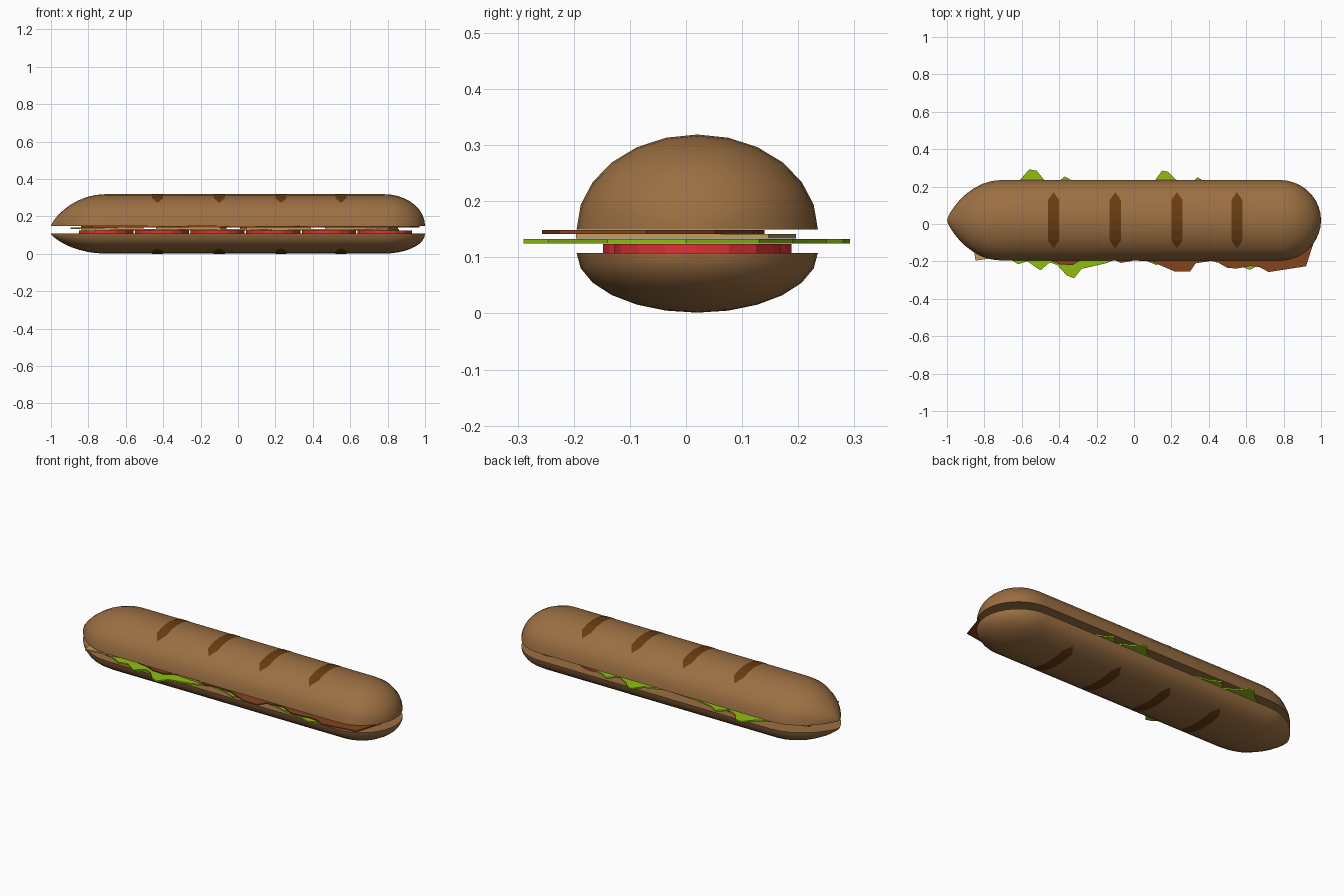
import bpy, bmesh
from math import sin, cos, pi, radians

if "Cube" in bpy.data.objects:
    bpy.data.objects.remove(bpy.data.objects["Cube"])

def material(name, rgb):
    m = bpy.data.materials.new(name)
    m.diffuse_color = (*rgb, 1)
    m.use_nodes = True
    m.node_tree.nodes["Principled BSDF"].inputs["Base Color"].default_value = m.diffuse_color
    return m

BREAD = material("bread", (0.33, 0.16, 0.055))
SCORE = material("score", (0.14, 0.045, 0.006))
RED = material("tomato", (0.75, 0.03, 0.035))
GREEN = material("lettuce", (0.28, 0.52, 0.005))
TAN = material("cheese", (0.55, 0.33, 0.10))
MEAT = material("meat", (0.23, 0.06, 0.012))
YC, HALF = 0.02, 0.215

def finish(bm, name, mat, smooth=None):
    bmesh.ops.recalc_face_normals(bm, faces=bm.faces)
    me = bpy.data.meshes.new(name)
    bm.to_mesh(me)
    bm.free()
    me.materials.append(mat)
    ob = bpy.data.objects.new(name, me)
    bpy.context.collection.objects.link(ob)
    if smooth:
        bpy.ops.object.select_all(action='DESELECT')
        ob.select_set(True)
        bpy.context.view_layer.objects.active = ob
        bpy.ops.object.shade_smooth_by_angle(angle=radians(smooth))
    return ob

def stations():
    # (x, scale) along the loaf: pointed left end, round right end
    n = 9
    left = []
    for i in range(1, n):
        t = cos(i / n * pi / 2)
        left.append((-0.71 - 0.29 * t, (1 - t * t) ** 0.78))
    right = [(0.78 + 0.22 * sin(i / n * pi / 2), cos(i / n * pi / 2)) for i in range(n)]
    return left + [(-0.71, 1)] + right

def bun(name, z0, h):
    bm = bmesh.new()
    tip_l, tip_r = bm.verts.new((-1, YC, z0)), bm.verts.new((1, YC, z0))
    rings = []
    for x, s in stations():
        rings.append([bm.verts.new((x, YC + HALF * s * sin(a), z0 + h * s * cos(a)))
                      for a in (radians(-90 + 15 * k) for k in range(13))])
    for a, b in zip(rings, rings[1:]):
        for k in range(12):
            bm.faces.new((a[k], a[k + 1], b[k + 1], b[k]))
        bm.faces.new((a[0], a[12], b[12], b[0]))
    for tip, r in ((tip_l, rings[0]), (tip_r, rings[-1])):
        for k in range(12):
            bm.faces.new((tip, r[k], r[k + 1]))
        bm.faces.new((tip, r[0], r[12]))
    finish(bm, name, BREAD, 45)

def score_mark(name, x, z0, h):
    # pointed strip lying just proud of the crust
    bm = bmesh.new()
    def p(px, deg):
        a = radians(deg)
        return bm.verts.new((px, YC + (HALF + .0015) * sin(a), z0 + (h + (.0015 if h > 0 else -.0015)) * cos(a)))
    rows = [(p(x - 0.03, d), p(x + 0.03, d)) for d in (-30, -15, 0, 15, 30)]
    for a, b in zip(rows, rows[1:]):
        bm.faces.new((a[0], a[1], b[1], b[0]))
    for r, d in ((rows[0], -44), (rows[-1], 44)):
        bm.faces.new((r[0], r[1], p(x, d)))
    finish(bm, name, SCORE)

def slab(name, pts, z0, z1, mat):
    bm = bmesh.new()
    f = bm.faces.new([bm.verts.new((x, y, z0)) for x, y in pts])
    ext = bmesh.ops.extrude_face_region(bm, geom=[f], use_keep_orig=True)
    for v in ext["geom"]:
        if isinstance(v, bmesh.types.BMVert):
            v.co.z = z1
    finish(bm, name, mat)

# Bread halves and their score marks
for part, z0, h in (("top", 0.15, 0.169), ("bottom", 0.108, -0.1065)):
    bun(part + "_bun", z0, h)
    for i, x in enumerate((-0.43, -0.10, 0.23, 0.55)):
        score_mark(f"{part}_score_{i}", x, z0, h)

# Tomato slices
for i in range(6):
    cx, cy = -0.705 + 0.298 * i, (0.0, 0.04, 0.02)[i % 3]
    slab(f"tomato_{i}", [(cx + .145 * cos(k * pi / 8), cy + .148 * sin(k * pi / 8))
                         for k in range(16)], 0.108, 0.124, RED)

# Lettuce leaf with a ragged outline
leaf = [(-.84, -.05), (-.76, -.15), (-.66, -.19), (-.62, -.215), (-.57, -.2), (-.50, -.248),
        (-.45, -.205), (-.41, -.22), (-.36, -.275), (-.32, -.29), (-.28, -.24), (-.15, -.21),
        (-.05, -.17), (.05, -.19), (.12, -.22), (.18, -.17), (.35, -.18), (.44, -.205),
        (.55, -.22), (.62, -.245), (.7, -.2), (.8, -.14), (.86, 0), (.8, .13), (.6, .19),
        (.45, .2), (.38, .225), (.34, .25), (.29, .2), (.22, .24), (.18, .28), (.15, .285),
        (.11, .23), (0, .19), (-.2, .2), (-.32, .225), (-.37, .255), (-.42, .21), (-.48, .235),
        (-.52, .285), (-.56, .292), (-.61, .235), (-.72, .17), (-.82, .08)]
slab("lettuce", leaf, 0.125, 0.133, GREEN)

# Cheese slices
for i, (cx, turn) in enumerate(((-.70, 8), (-.25, -5), (.20, 6), (.66, -8))):
    slab(f"cheese_{i}", [(cx + .245 * cos(radians(45 + 90 * k + turn)),
                          .245 * sin(radians(45 + 90 * k + turn))) for k in range(4)],
         0.1335, 0.1415, TAN)

# Folded meat, hanging out at the front right
meat = [(-.84, .02), (-.78, -.12), (-.6, -.17), (-.46, -.19), (-.40, -.215), (-.33, -.22),
        (-.26, -.18), (-.12, -.185), (-.07, -.208), (0, -.195), (.09, -.2), (.15, -.225),
        (.22, -.255), (.30, -.255), (.33, -.21), (.43, -.195), (.50, -.235), (.55, -.238),
        (.62, -.225), (.67, -.23), (.72, -.257), (.92, -.226), (.97, -.07), (.88, .05),
        (.7, .12), (.4, .13), (.1, .11), (-.2, .14), (-.5, .12), (-.74, .11)]
slab("meat", meat, 0.142, 0.149, MEAT)
